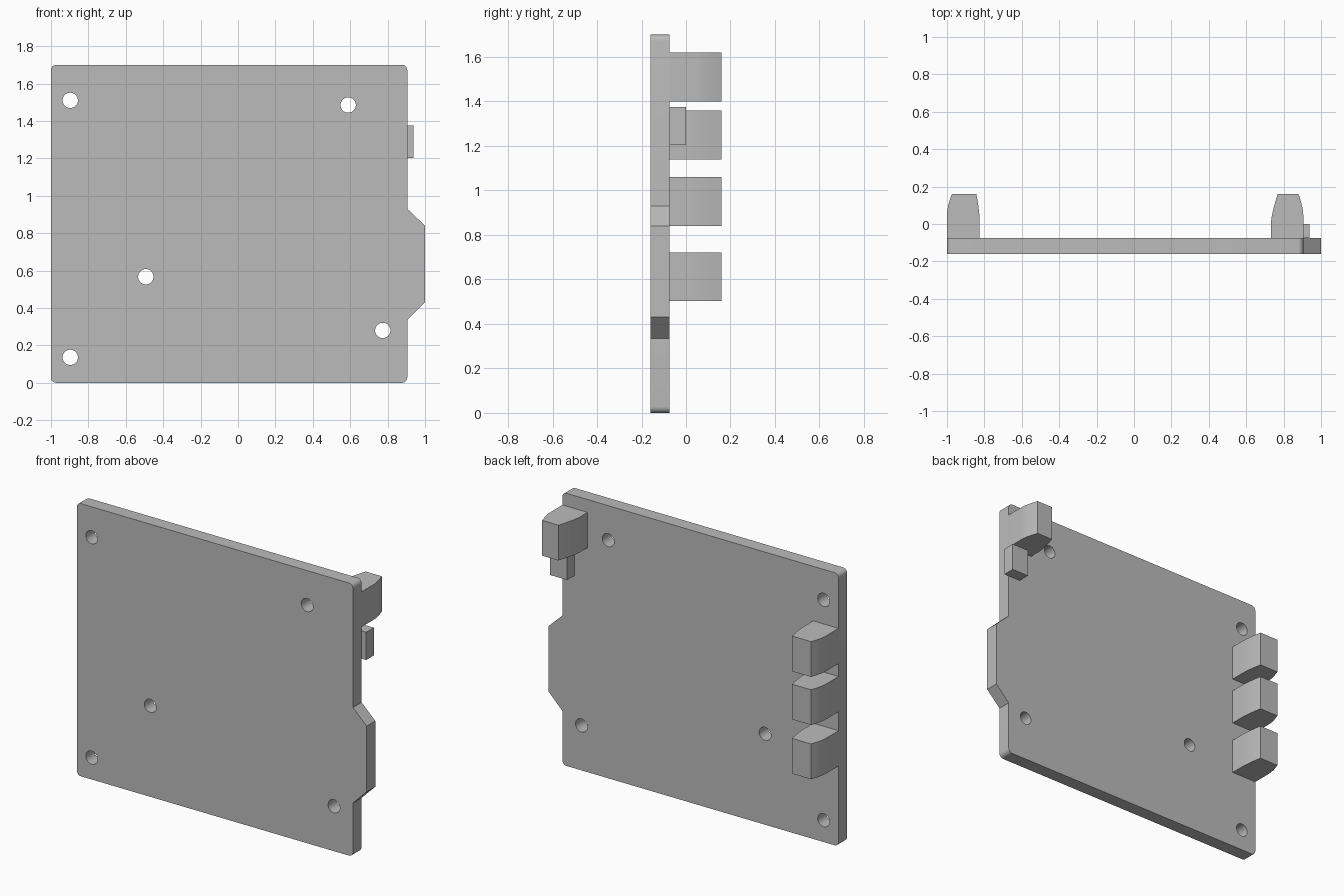
import bpy
import bmesh
from math import radians
from mathutils import Matrix, Vector

if "Cube" in bpy.data.objects:
    bpy.data.objects.remove(bpy.data.objects["Cube"], do_unlink=True)

GREY = (0.5, 0.5, 0.5, 1.0)
grey = bpy.data.materials.new("plain_grey")
grey.use_nodes = True
grey.diffuse_color = GREY
grey.node_tree.nodes["Principled BSDF"].inputs["Base Color"].default_value = GREY

FRONT, BACK, TIP = -0.16, -0.075, 0.16


def make_object(name, bm):
    bmesh.ops.recalc_face_normals(bm, faces=bm.faces)
    mesh = bpy.data.meshes.new(name)
    bm.to_mesh(mesh)
    bm.free()
    mesh.materials.append(grey)
    obj = bpy.data.objects.new(name, mesh)
    bpy.context.collection.objects.link(obj)
    return obj


def prism(points, direction):
    """Extrude a closed outline of 3D points along a vector."""
    bm = bmesh.new()
    face = bm.faces.new([bm.verts.new(p) for p in points])
    new = bmesh.ops.extrude_face_region(bm, geom=[face])["geom"]
    bmesh.ops.translate(bm, vec=direction,
                        verts=[v for v in new if isinstance(v, bmesh.types.BMVert)])
    return bm


def smooth(obj):
    bpy.ops.object.select_all(action="DESELECT")
    obj.select_set(True)
    bpy.context.view_layer.objects.active = obj
    bpy.ops.object.shade_smooth_by_angle(angle=radians(25))


def bow(start, control, end, steps=6):
    """Gently curved wall between two points."""
    a, b, c = Vector(start), Vector(control), Vector(end)
    return [a.lerp(b, i / steps).lerp(b.lerp(c, i / steps), i / steps)
            for i in range(steps + 1)]


# Board with side tab and rounded corners
EDGE, TOP = 0.905, 1.7
outline = [(-1, 0), (EDGE, 0), (EDGE, 0.335), (1, 0.43), (1, 0.84),
           (EDGE, 0.93), (EDGE, TOP), (-1, TOP)]
bm = prism([(x, FRONT, z) for x, z in outline], (0, BACK - FRONT, 0))
corners = [e for e in bm.edges
           if abs(e.verts[0].co.y - e.verts[1].co.y) > 0.01
           and e.verts[0].co.z in (bm.verts[:][0].co.z, max(v.co.z for v in bm.verts))]
bmesh.ops.bevel(bm, geom=corners, offset=0.028, segments=6, profile=0.5,
                affect="EDGES")
board = make_object("board", bm)

# Mounting holes
holes = [(-0.897, 1.51), (0.589, 1.485), (-0.493, 0.567), (-0.897, 0.136), (0.774, 0.28)]
bm = bmesh.new()
for x, z in holes:
    place = Matrix.Translation((x, (FRONT + BACK) / 2, z)) @ Matrix.Rotation(radians(90), 4, "X")
    bmesh.ops.create_cone(bm, cap_ends=True, segments=32, radius1=0.041,
                          radius2=0.041, depth=0.3, matrix=place)
cutter = make_object("hole_cutter", bm)
cutter.hide_render = True
cut = board.modifiers.new("holes", "BOOLEAN")
cut.operation = "DIFFERENCE"
cut.solver = "EXACT"
cut.object = cutter
bpy.context.view_layer.objects.active = board
bpy.ops.object.modifier_apply(modifier=cut.name)
bpy.data.objects.remove(cutter, do_unlink=True)
smooth(board)


# Tapered connector blocks on the back
def connector(name, profile, bottom, height=0.22):
    smooth(make_object(name, prism([(x, y, bottom) for x, y in profile], (0, 0, height))))


right_profile = ([(-0.825, BACK), (-1, BACK)]
                 + bow((-1, 0.05), (-1, 0.09), (-0.974, TIP))
                 + bow((-0.843, TIP), (-0.827, 0.08), (-0.825, 0.02)))
left_profile = ([(EDGE, BACK), (0.732, BACK)]
                + bow((0.732, 0.0), (0.732, 0.045), (0.768, TIP))
                + bow((0.88, TIP), (EDGE, 0.085), (EDGE, 0.05)))
for label, bottom in (("lower", 0.502), ("middle", 0.84), ("upper", 1.14)):
    connector(label + "_right_connector", right_profile, bottom)
connector("left_connector", left_profile, 1.4)

# Small switch overhanging the left edge
make_object("edge_switch", prism([(0.82, BACK, 1.203), (0.937, BACK, 1.203),
                                  (0.937, 0, 1.203), (0.82, 0, 1.203)], (0, 0, 0.173)))
